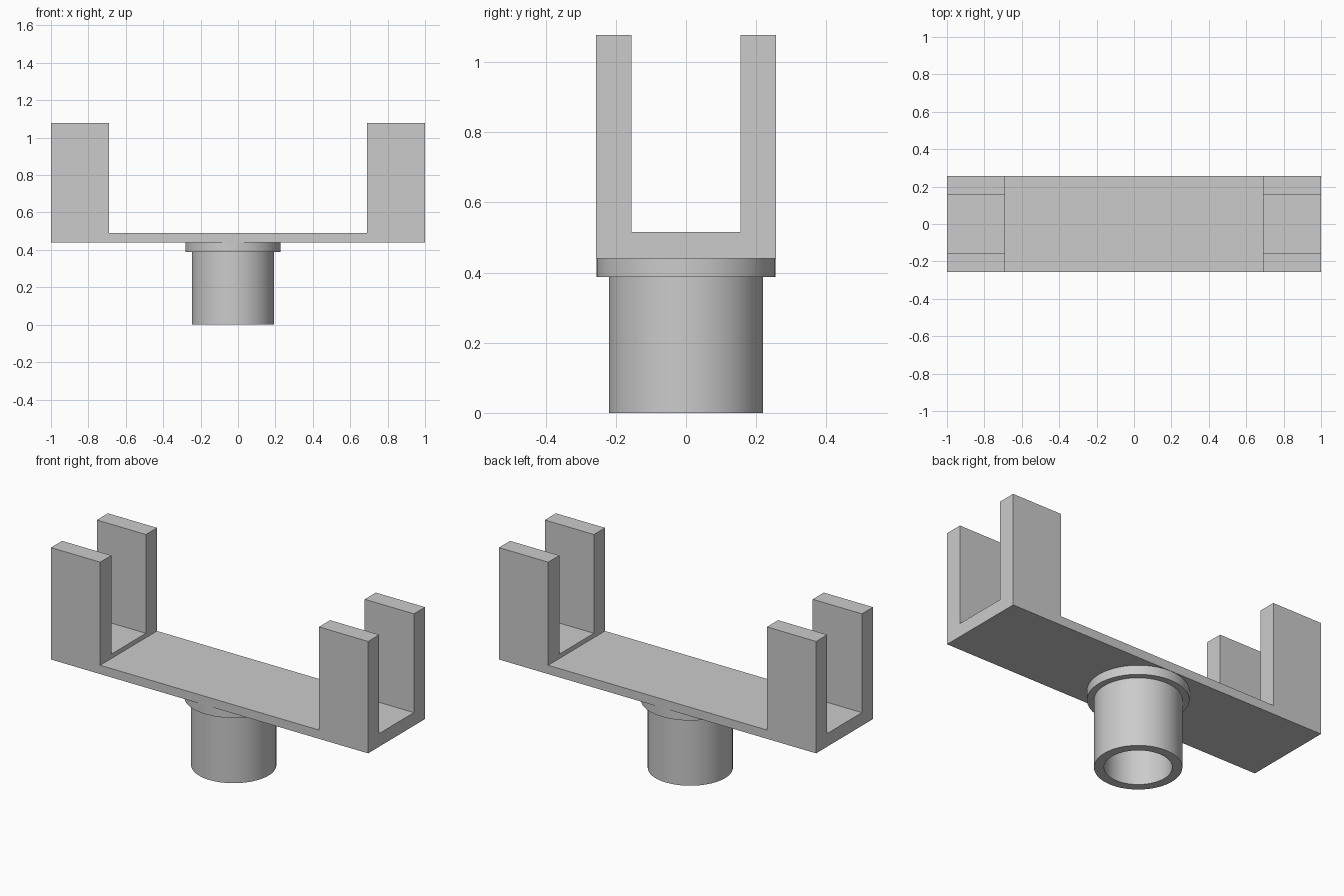
import bpy
import bmesh
import math

if "Cube" in bpy.data.objects:
    bpy.data.objects.remove(bpy.data.objects["Cube"], do_unlink=True)

grey = bpy.data.materials.new("plain grey")
grey.use_nodes = True
COLOUR = (0.6, 0.6, 0.6, 1)
grey.diffuse_color = COLOUR
grey.node_tree.nodes["Principled BSDF"].inputs["Base Color"].default_value = COLOUR

HALF_DEPTH, HALF_SLOT = 0.256, 0.156   # y extents of fork and its slot
ARM_X, PLATE_Z, PLATE_TOP, SLOT_Z, TOP_Z = 0.69, 0.44, 0.49, 0.515, 1.078
STEM_X, SEGMENTS = -0.027, 64


def finish(name, bm):
    bmesh.ops.recalc_face_normals(bm, faces=bm.faces)
    mesh = bpy.data.meshes.new(name)
    bm.to_mesh(mesh)
    bm.free()
    mesh.materials.append(grey)
    obj = bpy.data.objects.new(name, mesh)
    bpy.context.collection.objects.link(obj)
    return obj


def extrude_x(name, profile, x0, x1):
    """Extrude a (y, z) outline along x."""
    bm = bmesh.new()
    face = bm.faces.new([bm.verts.new((x0, y, z)) for y, z in profile])
    new = bmesh.ops.extrude_face_region(bm, geom=[face])["geom"]
    verts = [v for v in new if isinstance(v, bmesh.types.BMVert)]
    bmesh.ops.translate(bm, verts=verts, vec=(x1 - x0, 0, 0))
    return finish(name, bm)


# Cross plate between the forks
extrude_x("cross_plate", [(-HALF_DEPTH, PLATE_Z), (HALF_DEPTH, PLATE_Z),
                          (HALF_DEPTH, PLATE_TOP), (-HALF_DEPTH, PLATE_TOP)],
          -ARM_X, ARM_X)

# U-shaped forks at both ends
half = [(HALF_DEPTH, PLATE_Z), (HALF_DEPTH, TOP_Z),
        (HALF_SLOT, TOP_Z), (HALF_SLOT, SLOT_Z)]
outline = half + [(-y, z) for y, z in reversed(half)]
extrude_x("left_fork", outline, ARM_X, 1)
extrude_x("right_fork", outline, -1, -ARM_X)

# Hollow stem with a collar, as one turned profile of (radius, z)
BORE, TUBE, COLLAR, COLLAR_Z = 0.17, 0.22, 0.255, 0.388
profile = [(BORE, PLATE_Z), (BORE, 0), (TUBE, 0), (TUBE, COLLAR_Z),
           (COLLAR, COLLAR_Z), (COLLAR, PLATE_Z)]
bm = bmesh.new()
verts = [bm.verts.new((r, 0, z)) for r, z in profile]
edges = [bm.edges.new(pair) for pair in zip(verts, verts[1:] + verts[:1])]
bmesh.ops.spin(bm, geom=verts + edges, cent=(0, 0, 0), axis=(0, 0, 1),
               angle=math.tau, steps=SEGMENTS, use_duplicate=False)
bmesh.ops.remove_doubles(bm, verts=bm.verts, dist=0.0001)
stem = finish("hollow_stem", bm)
stem.location.x = STEM_X
bpy.ops.object.select_all(action="DESELECT")
stem.select_set(True)
bpy.context.view_layer.objects.active = stem
bpy.ops.object.shade_smooth_by_angle(angle=math.radians(30))
